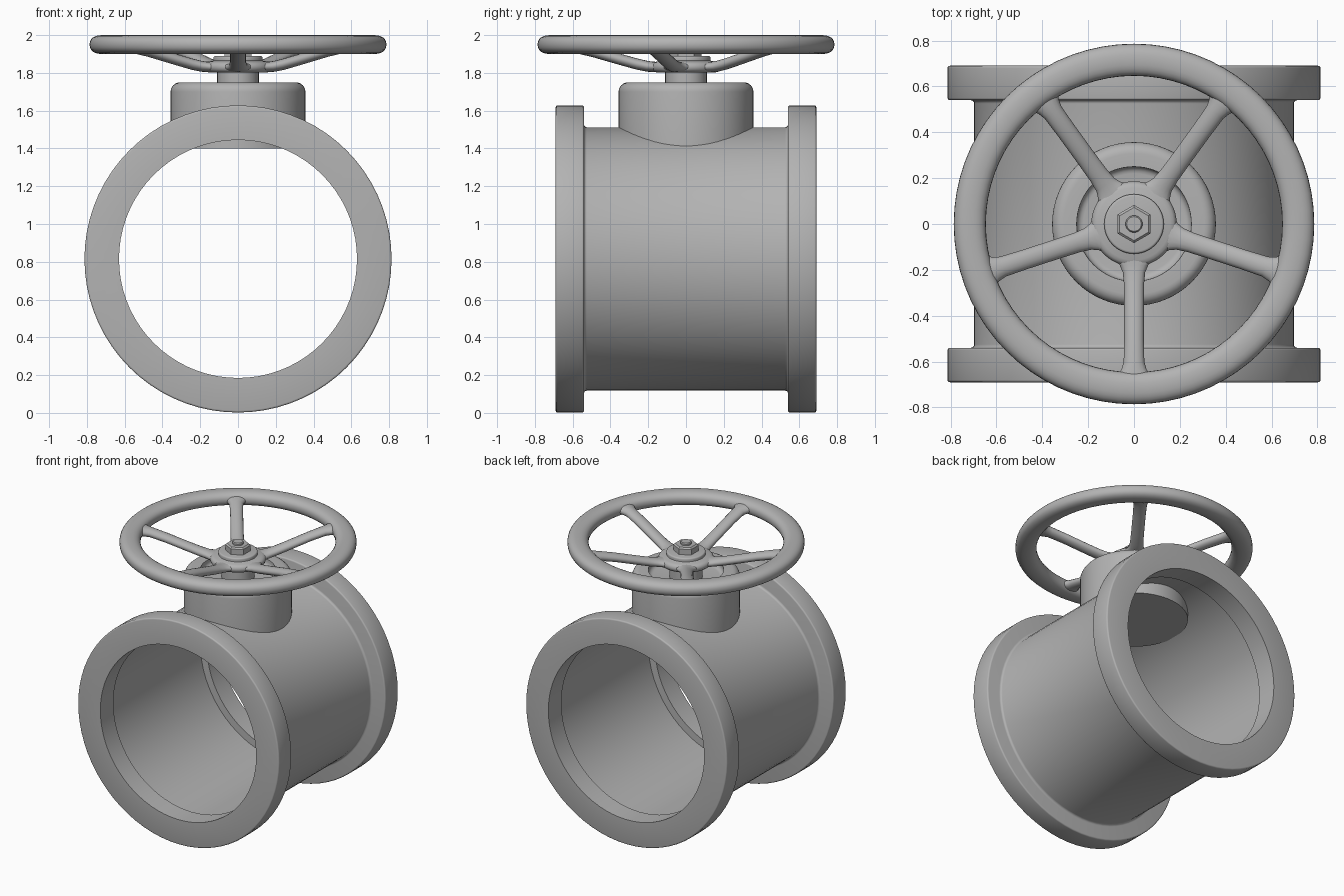
import bpy, bmesh
from math import sin, cos, pi, radians, copysign
from mathutils import Matrix, Vector

if "Cube" in bpy.data.objects:
    bpy.data.objects.remove(bpy.data.objects["Cube"])

grey = bpy.data.materials.new("cast_grey")
grey.use_nodes = True
grey.diffuse_color = (0.45, 0.45, 0.45, 1)
grey.node_tree.nodes["Principled BSDF"].inputs["Base Color"].default_value = (0.45, 0.45, 0.45, 1)


def finish(bm, name, angle=35):
    """Turn a bmesh into a smooth-shaded object."""
    bmesh.ops.remove_doubles(bm, verts=bm.verts, dist=1e-5)
    bmesh.ops.recalc_face_normals(bm, faces=bm.faces)
    mesh = bpy.data.meshes.new(name)
    bm.to_mesh(mesh)
    bm.free()
    mesh.materials.append(grey)
    ob = bpy.data.objects.new(name, mesh)
    bpy.context.collection.objects.link(ob)
    bpy.ops.object.select_all(action='DESELECT')
    ob.select_set(True)
    bpy.context.view_layer.objects.active = ob
    bpy.ops.object.shade_smooth_by_angle(angle=radians(angle))
    return ob


def lathe(name, profile, closed=False, steps=64, matrix=Matrix()):
    """Spin a (radius, height) profile around z, then place it."""
    bm = bmesh.new()
    verts = [bm.verts.new((r, 0, z)) for r, z in profile]
    pairs = list(zip(verts, verts[1:]))
    if closed:
        pairs.append((verts[-1], verts[0]))
    edges = [bm.edges.new(p) for p in pairs]
    bmesh.ops.spin(bm, geom=verts + edges, cent=(0, 0, 0), axis=(0, 0, 1),
                   angle=2 * pi, steps=steps, use_duplicate=False)
    bmesh.ops.transform(bm, matrix=matrix, verts=bm.verts)
    return finish(bm, name)


def arc(cx, cz, r, a0, a1, n=6):
    """Points of a rounded corner, angles in degrees."""
    angles = [radians(a0 + (a1 - a0) * i / n) for i in range(n + 1)]
    return [(cx + r * cos(a), cz + r * sin(a)) for a in angles]


def rounded(value, power):
    """Signed power, for squarish ovals."""
    return copysign(abs(value) ** power, value)


# Pipe body with a flange at each end; the flanges form lips inside the wider bore
FLANGE, BODY, BORE, LIP, END, STEP = 0.813, 0.697, 0.682, 0.63, 0.69, 0.54
half = [(BORE, STEP), (LIP, STEP), (LIP, END)]
half += arc(FLANGE - 0.01, END - 0.01, 0.01, 90, 0, 3)
half += arc(FLANGE - 0.01, STEP + 0.01, 0.01, 0, -90, 3)
half += arc(BODY + 0.015, STEP - 0.015, 0.015, 90, 180, 3)
outline = half + [(r, -z) for r, z in reversed(half)]
lathe("flanged_pipe", outline, closed=True, steps=72,
      matrix=Matrix.Translation((0, 0, FLANGE + 0.002)) @ Matrix.Rotation(pi / 2, 4, 'X'))

# Bonnet with rounded shoulder and a shallow recessed top
lathe("bonnet", [(0, 1.40), (0.357, 1.40)] + arc(0.307, 1.70, 0.05, 0, 90)
      + [(0.25, 1.75)] + arc(0.22, 1.73, 0.03, 0, -90, 4) + [(0, 1.70)])

# Stem between bonnet and handwheel
lathe("stem", [(0, 1.69), (0.11, 1.69), (0.11, 1.82), (0, 1.82)], steps=40)

# Handwheel hub with raised boss
lathe("wheel_hub", [(0, 1.803), (0.15, 1.803)] + arc(0.158, 1.831, 0.028, -90, 90)
      + [(0.13, 1.865)] + arc(0.12, 1.88, 0.01, 0, 90, 3) + [(0, 1.89)], steps=48)

# Handwheel rim, a flattened squarish oval section
rim = [(0.716 + 0.07 * rounded(cos(a), 0.85), 1.95 + 0.05 * rounded(sin(a), 0.85))
       for a in (2 * pi * i / 24 for i in range(24))]
lathe("wheel_rim", rim, closed=True, steps=72)

# Spokes: (distance, height, half width, half thickness), flared at both ends
SECTIONS = [(0.10, 1.830, 0.125, 0.027), (0.15, 1.831, 0.088, 0.027),
            (0.18, 1.832, 0.062, 0.028), (0.21, 1.836, 0.049, 0.029),
            (0.26, 1.847, 0.044, 0.030), (0.35, 1.872, 0.043, 0.030),
            (0.50, 1.915, 0.043, 0.030), (0.60, 1.939, 0.045, 0.031),
            (0.635, 1.944, 0.055, 0.032), (0.66, 1.947, 0.075, 0.032),
            (0.69, 1.949, 0.11, 0.032)]
for k in range(5):
    bm = bmesh.new()
    turn = Matrix.Rotation(radians(-90 + 72 * k), 3, 'Z')
    rings = []
    for dist, height, wide, thick in SECTIONS:
        ring = []
        for i in range(16):
            a = 2 * pi * i / 16
            ring.append(bm.verts.new(turn @ Vector((dist, wide * cos(a), height + thick * sin(a)))))
        rings.append(ring)
    for lower, upper in zip(rings, rings[1:]):
        for i in range(16):
            j = (i + 1) % 16
            bm.faces.new((lower[i], lower[j], upper[j], upper[i]))
    bm.faces.new(rings[0])
    bm.faces.new(rings[-1])
    finish(bm, "wheel_spoke_%d" % (k + 1), 50)

# Hex nut and threaded stem end
lathe("hex_nut", [(0, 1.88), (0.083, 1.88), (0.083, 1.93), (0.072, 1.94), (0, 1.94)],
      steps=6, matrix=Matrix.Rotation(radians(30), 4, 'Z'))
lathe("stem_end", [(0, 1.92), (0.037, 1.92), (0.037, 1.95), (0.032, 1.957), (0, 1.957)], steps=24)
